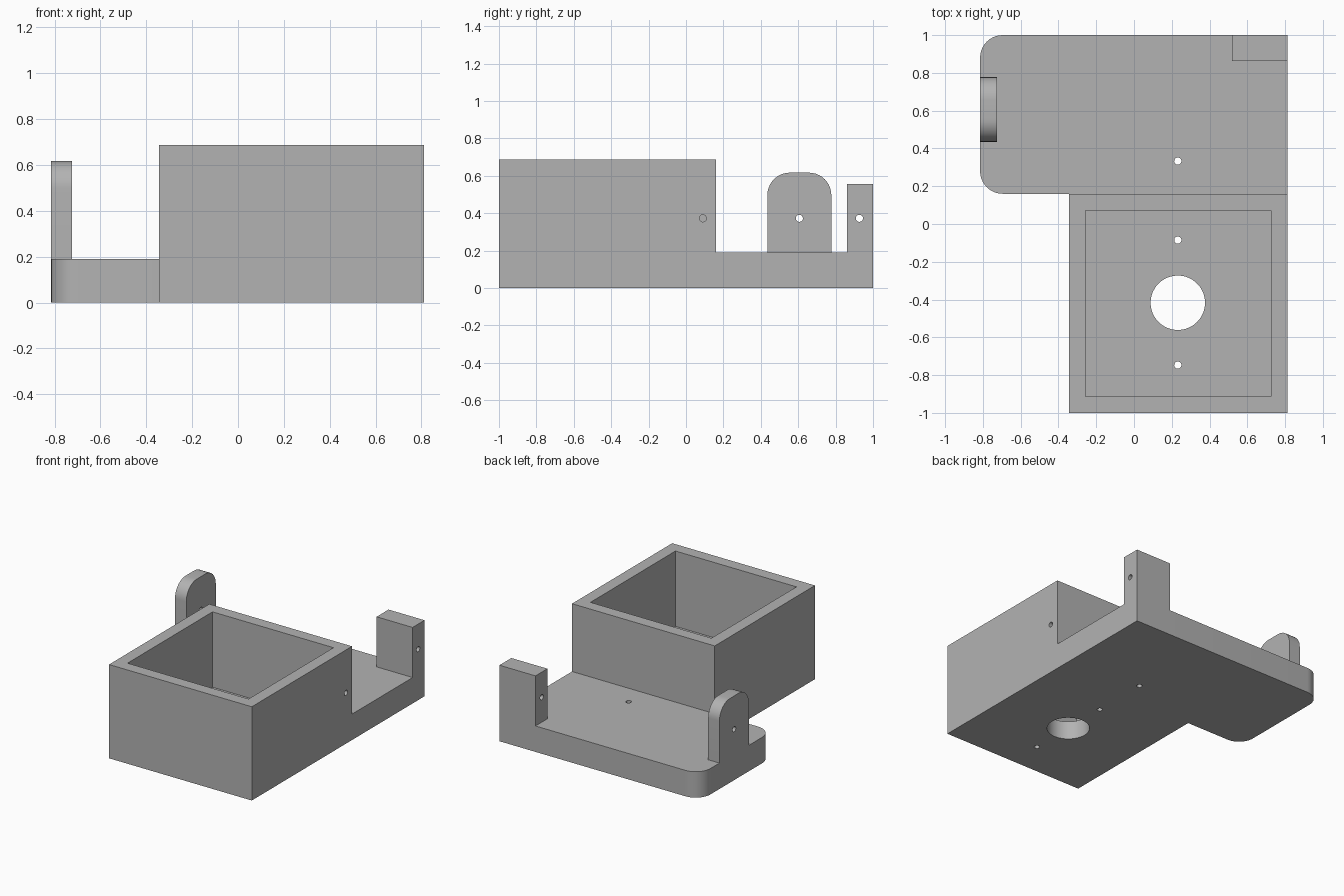
import bpy, bmesh
from math import cos, sin, pi, radians
from mathutils import Vector, Matrix

if "Cube" in bpy.data.objects:
    bpy.data.objects.remove(bpy.data.objects["Cube"], do_unlink=True)

grey = bpy.data.materials.new("plain grey")
grey.use_nodes = True
grey.diffuse_color = (0.45, 0.45, 0.45, 1)
grey.node_tree.nodes["Principled BSDF"].inputs["Base Color"].default_value = grey.diffuse_color


def outline(corners, steps=10):
    """Corner list (a, b, radius), counter-clockwise, to a rounded outline."""
    pts = []
    for i, (a, b, r) in enumerate(corners):
        p = Vector((a, b))
        if r == 0:
            pts.append(p)
            continue
        u = (Vector(corners[i - 1][:2]) - p).normalized()
        v = (Vector(corners[(i + 1) % len(corners)][:2]) - p).normalized()
        centre = p + (u + v) * r
        for k in range(steps + 1):
            t = k / steps * pi / 2
            pts.append(centre - v * r * cos(t) - u * r * sin(t))
    return pts


def rect(a0, a1, b0, b1):
    return outline([(a0, b0, 0), (a1, b0, 0), (a1, b1, 0), (a0, b1, 0)])


def circle(a, b, r, n=32):
    return [Vector((a + r * cos(2 * pi * k / n), b + r * sin(2 * pi * k / n)))
            for k in range(n)]


def prism(name, pts, lo, hi, axis="z"):
    """Extrude an outline along z (points x, y) or along x (points y, z)."""
    bm = bmesh.new()
    place = (lambda p: (p.x, p.y, lo)) if axis == "z" else (lambda p: (lo, p.x, p.y))
    face = bm.faces.new([bm.verts.new(place(p)) for p in pts])
    new = bmesh.ops.extrude_face_region(bm, geom=[face])["geom"]
    shift = Vector((0, 0, hi - lo)) if axis == "z" else Vector((hi - lo, 0, 0))
    bmesh.ops.translate(bm, vec=shift,
                        verts=[g for g in new if isinstance(g, bmesh.types.BMVert)])
    bmesh.ops.recalc_face_normals(bm, faces=bm.faces)
    mesh = bpy.data.meshes.new(name)
    bm.to_mesh(mesh)
    bm.free()
    mesh.materials.append(grey)
    ob = bpy.data.objects.new(name, mesh)
    bpy.context.collection.objects.link(ob)
    return ob


def combine(target, tool, operation):
    mod = target.modifiers.new(operation.lower(), "BOOLEAN")
    mod.operation, mod.object, mod.solver = operation, tool, "EXACT"
    bpy.context.view_layer.update()
    graph = bpy.context.evaluated_depsgraph_get()
    mesh = bpy.data.meshes.new_from_object(target.evaluated_get(graph))
    target.modifiers.clear()
    target.data = mesh
    bpy.data.objects.remove(tool, do_unlink=True)


LEFT, RIGHT, BOX_X, BOX_Y = -0.815, 0.812, -0.345, 0.16
BASE, TOP, FLOOR, WALL = 0.19, 0.687, 0.135, 0.088
HOLE, PIN_Z, MID_X = 0.019, 0.373, 0.232

# L-shaped base with two rounded corners
body = prism("housing_bracket", outline([
    (BOX_X, -1, 0), (RIGHT, -1, 0), (RIGHT, 1, 0),
    (LEFT, 1, 0.12), (LEFT, BOX_Y, 0.12), (BOX_X, BOX_Y, 0)]), 0, BASE)

# Open box, corner post and rounded tab
combine(body, prism("box", rect(BOX_X, RIGHT, -1, BOX_Y), 0, TOP), "UNION")
combine(body, prism("post", rect(0.52, RIGHT, 0.862, 1), 0, 0.557), "UNION")
tab = outline([(0.435, 0.1, 0), (0.777, 0.1, 0), (0.777, 0.617, 0.12), (0.435, 0.617, 0.12)])
combine(body, prism("tab", tab, LEFT, -0.724, "x"), "UNION")

# Box cavity and the large opening in its floor
combine(body, prism("cavity", rect(BOX_X + WALL, RIGHT - WALL, -1 + WALL, BOX_Y - WALL),
                    FLOOR, 1), "DIFFERENCE")
combine(body, prism("opening", circle(MID_X, -0.417, 0.144, 64), -0.2, 0.3), "DIFFERENCE")

# Screw holes through the floor
for y in (0.333, -0.085, -0.747):
    combine(body, prism("screw_hole", circle(MID_X, y, HOLE), -0.2, 0.3), "DIFFERENCE")

# Pin holes through the tab, the post and the box side
for y, lo, hi in ((0.606, -1, -0.6), (0.927, 0.4, 1), (0.09, RIGHT - WALL, 1)):
    combine(body, prism("pin_hole", circle(y, PIN_Z, HOLE), lo, hi, "x"), "DIFFERENCE")

bpy.ops.object.select_all(action="DESELECT")
body.select_set(True)
bpy.context.view_layer.objects.active = body
bpy.ops.object.shade_smooth_by_angle(angle=radians(30))
